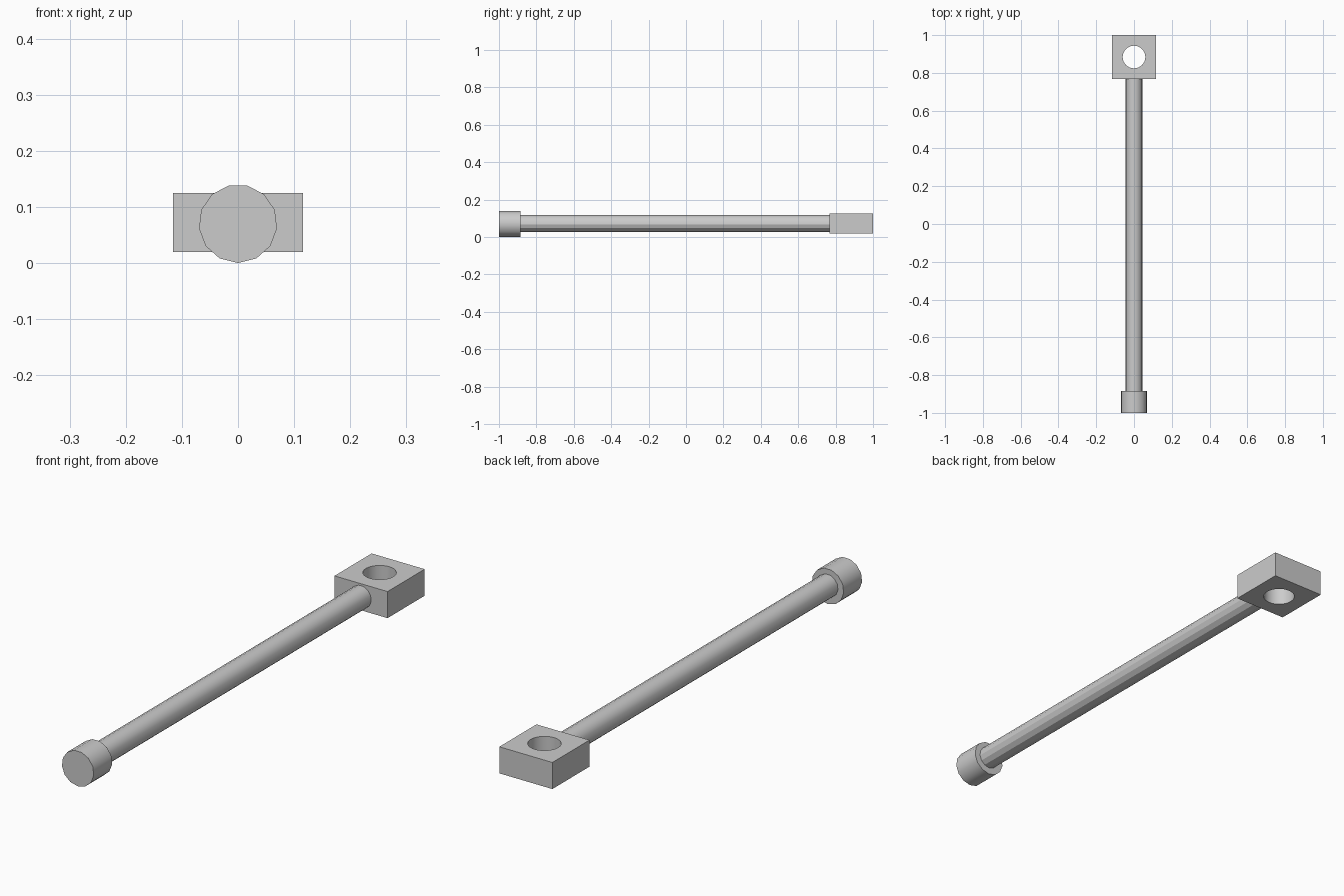
import bpy
import math

default_cube = bpy.data.objects.get("Cube")
if default_cube:
    bpy.data.objects.remove(default_cube, do_unlink=True)

grey = bpy.data.materials.new("plain_grey")
grey.use_nodes = True
colour = (0.6, 0.6, 0.6, 1)
grey.diffuse_color = colour
grey.node_tree.nodes["Principled BSDF"].inputs["Base Color"].default_value = colour


def finish(obj, name):
    """Name, colour and shade a part."""
    obj.name = name
    obj.data.materials.clear()
    obj.data.materials.append(grey)
    bpy.ops.object.select_all(action='DESELECT')
    obj.select_set(True)
    bpy.context.view_layer.objects.active = obj
    bpy.ops.object.transform_apply(location=False, rotation=True, scale=True)
    bpy.ops.object.shade_smooth_by_angle(angle=math.radians(30))
    return obj


def bar(name, radius, y_start, y_end, z):
    """Thirteen-sided cylinder along y, with a corner at the bottom."""
    bpy.ops.mesh.primitive_cylinder_add(
        vertices=13, radius=radius, depth=y_end - y_start,
        location=(0, (y_start + y_end) / 2, z), rotation=(-math.pi / 2, 0, 0))
    return finish(bpy.context.object, name)


# Cap at the front and the long rod
bar("end_cap", 0.07, -1, -0.885, 0.07)
rod = bar("rod", 0.045, -0.885, 0.768, 0.073)

# The rod's lower facets are flat
for face in rod.data.polygons:
    if face.center.z < -0.01:
        face.use_smooth = False

# Square block at the back, with a round hole through it
block_y = 0.884
bpy.ops.mesh.primitive_cube_add(size=1, location=(0, block_y, 0.0725))
block = bpy.context.object
block.scale = (0.232, 0.232, 0.105)
bpy.ops.object.transform_apply(location=False, rotation=False, scale=True)

bpy.ops.mesh.primitive_cylinder_add(
    vertices=32, radius=0.06, depth=0.3, location=(0, block_y, 0.0725))
cutter = bpy.context.object
cutter.hide_render = True

bpy.context.view_layer.objects.active = block
hole = block.modifiers.new("hole", 'BOOLEAN')
hole.operation = 'DIFFERENCE'
hole.solver = 'EXACT'
hole.object = cutter
bpy.ops.object.modifier_apply(modifier=hole.name)
bpy.data.objects.remove(cutter, do_unlink=True)
finish(block, "eye_block")
